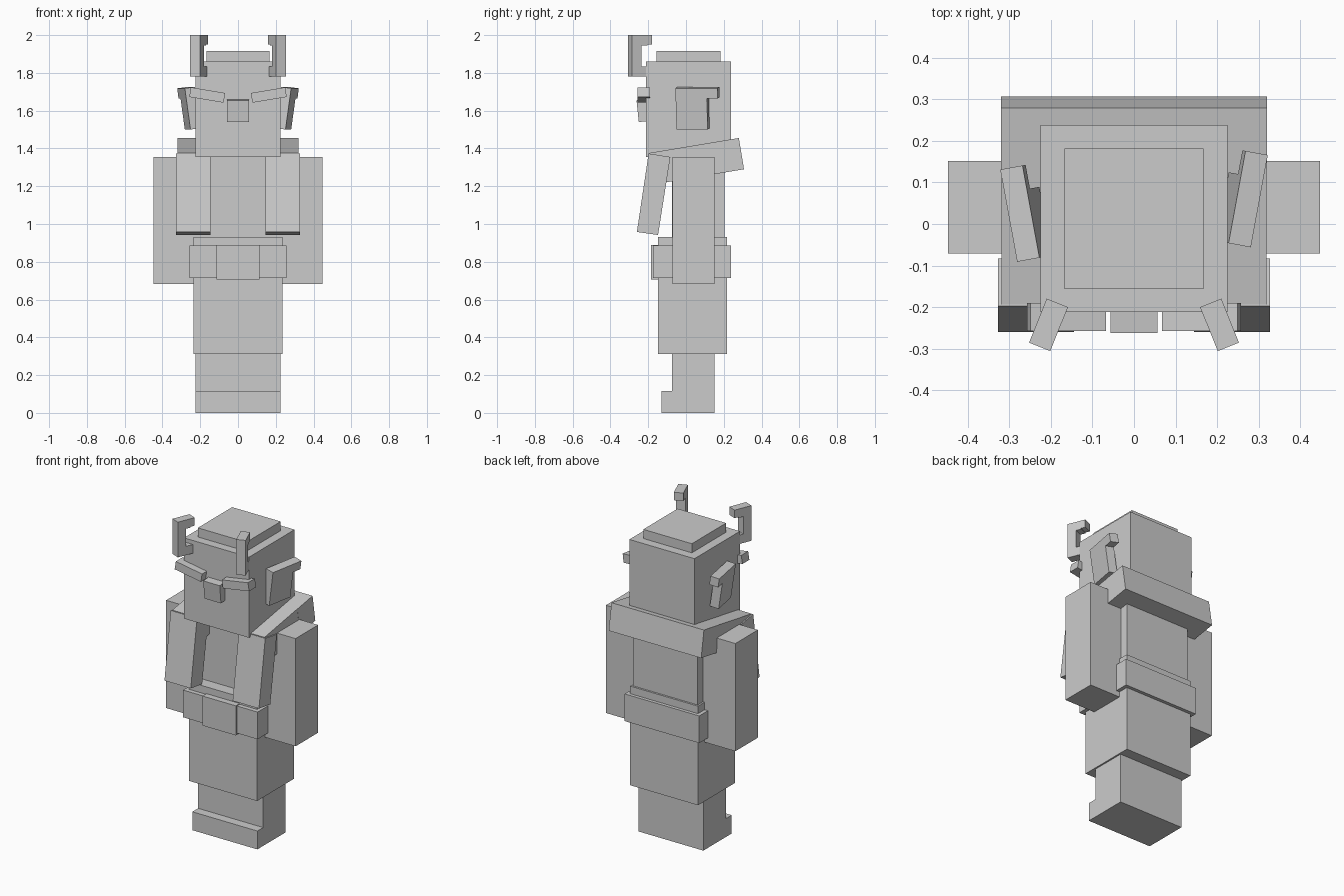
import bpy, bmesh, math
from mathutils import Matrix, Vector

if "Cube" in bpy.data.objects:
    bpy.data.objects.remove(bpy.data.objects["Cube"])

grey = bpy.data.materials.new("plain grey")
grey.diffuse_color = (0.6, 0.6, 0.6, 1)
grey.use_nodes = True
grey.node_tree.nodes["Principled BSDF"].inputs["Base Color"].default_value = grey.diffuse_color


def finish(name, bm, matrix=None):
    """Turn a bmesh into a named, flat shaded object."""
    if matrix is not None:
        bmesh.ops.transform(bm, matrix=matrix, verts=bm.verts)
    bmesh.ops.recalc_face_normals(bm, faces=bm.faces)
    mesh = bpy.data.meshes.new(name)
    bm.to_mesh(mesh)
    bm.free()
    mesh.materials.append(grey)
    obj = bpy.data.objects.new(name, mesh)
    bpy.context.collection.objects.link(obj)
    return obj


def box(name, x, y, z, matrix=None):
    """Box from (min, max) ranges."""
    bm = bmesh.new()
    bmesh.ops.create_cube(bm, size=1)
    for v in bm.verts:
        v.co = Vector([(r[0] + r[1]) / 2 + c * (r[1] - r[0])
                       for c, r in zip(v.co, (x, y, z))])
    return finish(name, bm, matrix)


def slab(name, profile, x0, x1, matrix=None):
    """Side profile of (y, z) points extruded along x."""
    bm = bmesh.new()
    face = bm.faces.new([bm.verts.new((x0, y, z)) for y, z in profile])
    out = bmesh.ops.extrude_face_region(bm, geom=[face])
    verts = [g for g in out["geom"] if isinstance(g, bmesh.types.BMVert)]
    bmesh.ops.translate(bm, vec=(x1 - x0, 0, 0), verts=verts)
    return finish(name, bm, matrix)


def place(x, y, z, yaw=0, roll=0, pitch=0):
    return (Matrix.Translation((x, y, z))
            @ Matrix.Rotation(math.radians(yaw), 4, 'Z')
            @ Matrix.Rotation(math.radians(roll), 4, 'Y')
            @ Matrix.Rotation(math.radians(pitch), 4, 'X'))


# Legs with protruding feet
slab("legs", [(-0.13, 0), (0.15, 0), (0.15, 0.33), (-0.073, 0.33),
              (-0.073, 0.115), (-0.13, 0.115)], -0.225, 0.225)

# Robe skirt, torso, belt and buckle
box("skirt", (-0.235, 0.235), (-0.147, 0.217), (0.312, 0.932))
box("torso", (-0.224, 0.224), (-0.073, 0.205), (0.9, 1.356))
box("belt", (-0.258, 0.258), (-0.175, 0.238), (0.715, 0.885))
box("buckle", (-0.115, 0.115), (-0.186, -0.1), (0.705, 0.89))

# Head, flat cap and nose
box("head", (-0.225, 0.225), (-0.212, 0.238), (1.355, 1.86))
box("cap", (-0.168, 0.168), (-0.157, 0.182), (1.85, 1.917))
slab("nose", [(-0.262, 1.655), (-0.25, 1.54), (-0.195, 1.545), (-0.205, 1.66)],
     -0.057, 0.057)

# Back of the tilted collar
slab("collar_back", [(0.13, 1.43), (0.28, 1.455), (0.307, 1.29), (0.157, 1.265)],
     -0.32, 0.32)

collar = [(-0.194, 1.376), (0.28, 1.455), (0.307, 1.29), (-0.17, 1.21)]
strap = [(-0.26, 0.958), (-0.148, 0.942), (-0.083, 1.355), (-0.198, 1.373)]
ear = [(-0.113, -0.22), (0.055, -0.22), (0.055, -0.055), (0.113, -0.055),
       (0.113, 0), (-0.113, 0)]
horn = [(-0.057, 0), (0.057, 0), (0.057, 0.055), (-0.002, 0.055), (-0.002, 0.165),
        (0.03, 0.165), (0.03, 0.17), (0.057, 0.17), (0.057, 0.22), (-0.057, 0.22)]

for side, s in (("left", -1), ("right", 1)):
    # Arm
    box(side + "_arm", sorted((s * 0.224, s * 0.448)), (-0.071, 0.152), (0.682, 1.356))
    # Collar over the shoulder and hanging strap
    slab(side + "_collar", collar, s * 0.147, s * 0.319)
    slab(side + "_strap", strap, s * 0.145, s * 0.327)
    # Slanted eyebrow
    box(side + "_eyebrow", (-0.092, 0.092), (-0.258, -0.19), (-0.026, 0.026),
        place(s * 0.163, 0, 1.683, roll=-s * 9.5))
    # Ear leaning outward, the two sit slightly out of line
    slab(side + "_ear", ear, -0.0275, 0.0275,
         place(s * 0.275, 0.06 if s > 0 else 0.025, 1.722, yaw=-s * 10.4, roll=s * 8))
    # Hooked horn turned outward
    slab(side + "_horn", horn, -0.0275, 0.0275,
         place(s * 0.206, -0.243, 1.78, yaw=s * 22))
